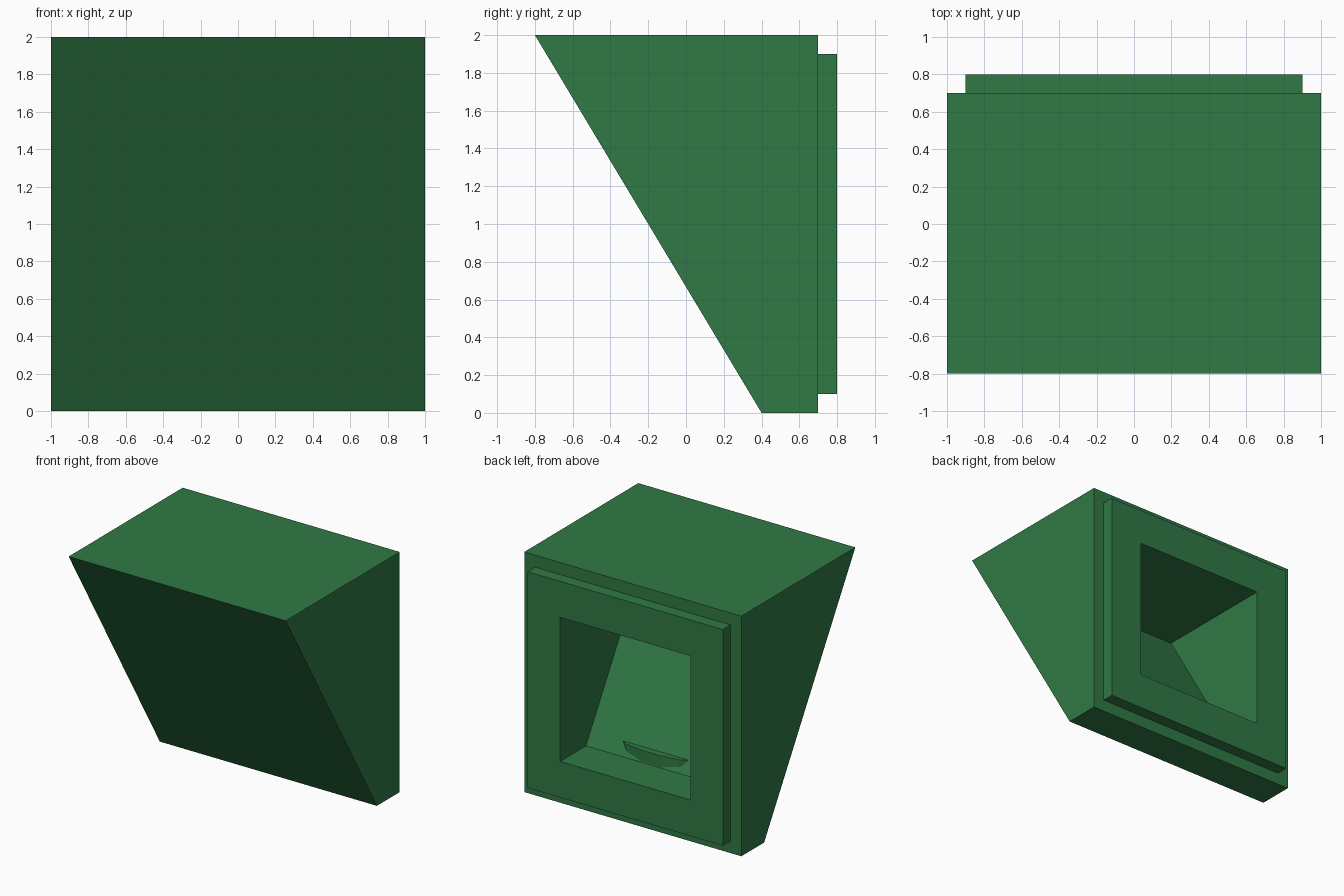
import bpy, bmesh, math
from mathutils import Vector

cube = bpy.data.objects.get("Cube")
if cube:
    bpy.data.objects.remove(cube, do_unlink=True)

GREEN = (0.03, 0.19, 0.06, 1.0)
green = bpy.data.materials.new("forest_green")
green.use_nodes = True
green.diffuse_color = GREEN
green.node_tree.nodes["Principled BSDF"].inputs["Base Color"].default_value = GREEN


def prism(name, outline, depth):
    """Solid made by sweeping a planar outline along a vector."""
    bm = bmesh.new()
    face = bm.faces.new([bm.verts.new(p) for p in outline])
    swept = bmesh.ops.extrude_face_region(bm, geom=[face])
    moved = [g for g in swept["geom"] if isinstance(g, bmesh.types.BMVert)]
    bmesh.ops.translate(bm, verts=moved, vec=Vector(depth))
    bmesh.ops.recalc_face_normals(bm, faces=bm.faces)
    mesh = bpy.data.meshes.new(name)
    bm.to_mesh(mesh)
    bm.free()
    mesh.materials.append(green)
    obj = bpy.data.objects.new(name, mesh)
    bpy.context.collection.objects.link(obj)
    return obj


def side_prism(name, yz, half_width):
    outline = [(-half_width, y, z) for y, z in yz]
    return prism(name, outline, (2 * half_width, 0, 0))


def carve(obj, cutter):
    mod = obj.modifiers.new("opening", 'BOOLEAN')
    mod.operation = 'DIFFERENCE'
    mod.solver = 'EXACT'
    mod.object = cutter
    bpy.context.view_layer.objects.active = obj
    bpy.ops.object.modifier_apply(modifier=mod.name)


# Wedge housing with a sloping front, and the raised plate on its back
housing = side_prism("housing", [(0.4, 0), (0.7, 0), (0.7, 2), (-0.8, 2)], 1.0)
back_plate = side_prism("back_plate", [(0.7, 0.1), (0.8, 0.1), (0.8, 1.9), (0.7, 1.9)], 0.9)

# Square opening whose inner wall runs parallel to the front slope
cutter = side_prism("opening_cutter", [(0.46, 0.4), (0.9, 0.4), (0.9, 1.6), (-0.26, 1.6)], 0.6)
cutter.hide_render = True
for part in (housing, back_plate):
    carve(part, cutter)
bpy.data.objects.remove(cutter, do_unlink=True)

# Shallow faceted lip showing low on the inner wall
steps = 5
arc = []
for i in range(steps + 1):
    a = math.pi * i / steps
    arc.append((0.3 * math.cos(a), 0.4 + 0.06 * math.sin(a), 0.4))
prism("inner_lip", arc + [(-0.3, 0.3, 0.4), (0.3, 0.3, 0.4)], (0, 0, 0.1))
